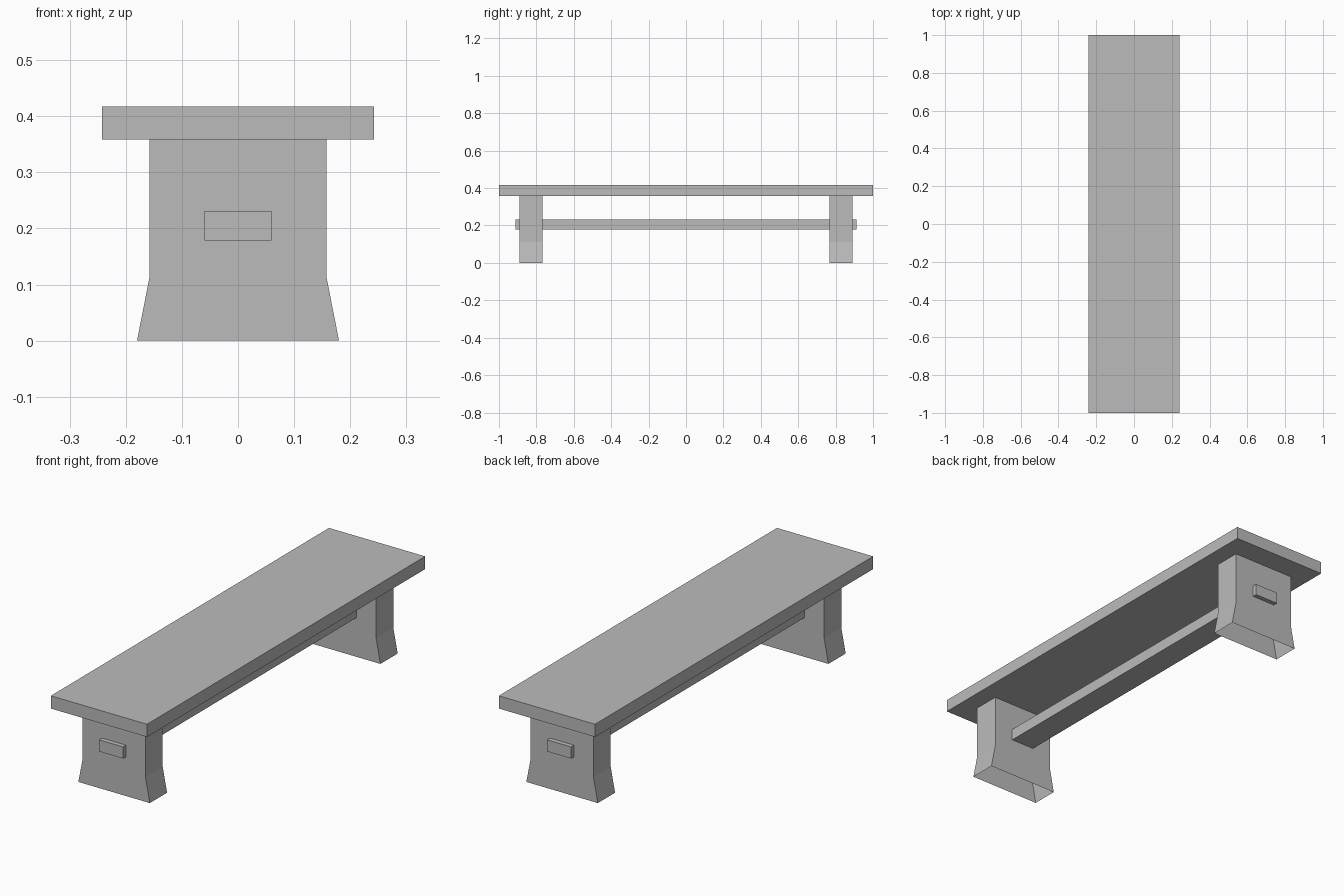
import bpy
import bmesh

# Remove the default cube
cube = bpy.data.objects.get("Cube")
if cube:
    bpy.data.objects.remove(cube, do_unlink=True)

# Single flat grey
grey = bpy.data.materials.new("plain grey")
grey.use_nodes = True
color = (0.5, 0.5, 0.5, 1)
grey.diffuse_color = color
grey.node_tree.nodes["Principled BSDF"].inputs["Base Color"].default_value = color


def finish(name, bm):
    bmesh.ops.recalc_face_normals(bm, faces=bm.faces)
    mesh = bpy.data.meshes.new(name)
    bm.to_mesh(mesh)
    bm.free()
    mesh.materials.append(grey)
    obj = bpy.data.objects.new(name, mesh)
    bpy.context.collection.objects.link(obj)
    return obj


def box(name, size, z):
    bm = bmesh.new()
    bmesh.ops.create_cube(bm, size=1)
    bmesh.ops.scale(bm, vec=size, verts=bm.verts)
    bmesh.ops.translate(bm, vec=(0, 0, z), verts=bm.verts)
    return finish(name, bm)


def leg(name, y, depth=0.124):
    """Hollow four-sided leg, open underneath, flaring at the foot."""
    bm = bmesh.new()
    rings = []
    for half_width, z in ((0.18, 0), (0.158, 0.112), (0.158, 0.36)):
        corners = ((-1, -1), (1, -1), (1, 1), (-1, 1))
        rings.append([bm.verts.new((sx * half_width, y + sy * depth / 2, z))
                      for sx, sy in corners])
    for low, high in zip(rings, rings[1:]):
        for i in range(4):
            j = (i + 1) % 4
            bm.faces.new((low[i], low[j], high[j], high[i]))
    return finish(name, bm)


# Seat slab
box("seat", (0.484, 2, 0.058), 0.388)

# Legs at each end
leg("front_leg", -0.829)
leg("back_leg", 0.829)

# Stretcher beam running through both legs
box("stretcher", (0.12, 1.824, 0.053), 0.205)
